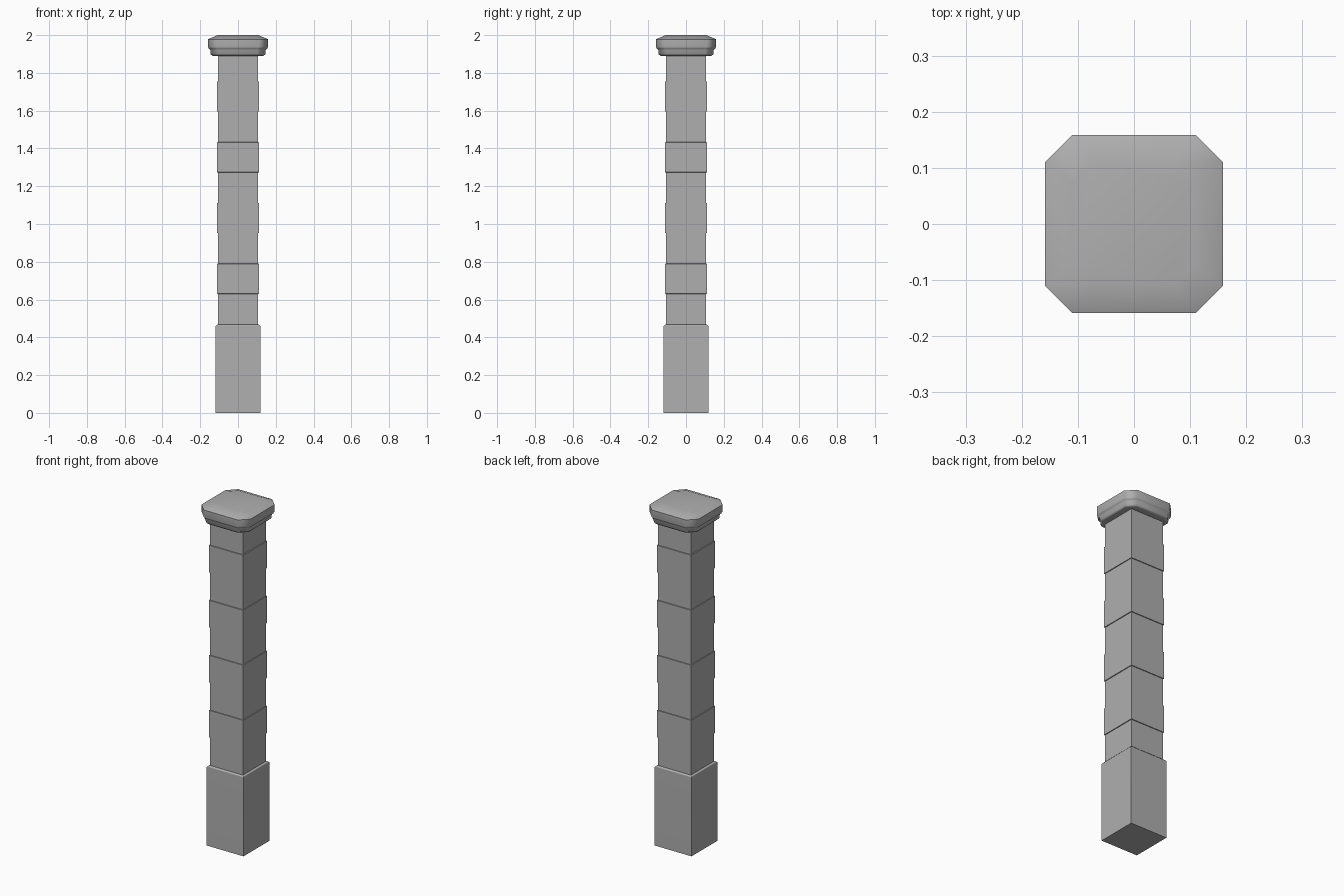
import bpy, bmesh
from math import radians

if "Cube" in bpy.data.objects:
    bpy.data.objects.remove(bpy.data.objects["Cube"])

# darker grey stone
stone = bpy.data.materials.new("dark_stone")
stone.diffuse_color = (0.43, 0.43, 0.43, 1)
stone.use_nodes = True
stone.node_tree.nodes["Principled BSDF"].inputs["Base Color"].default_value = stone.diffuse_color


def loft(name, rings):
    """Stack of square (chamfer 0) or octagonal rings: (half width, chamfer, z)."""
    bm = bmesh.new()
    loops = []
    for h, c, z in rings:
        k = h - c
        if c:
            pts = [(h, -k), (h, k), (k, h), (-k, h), (-h, k), (-h, -k), (-k, -h), (k, -h)]
        else:
            pts = [(h, -h), (h, h), (-h, h), (-h, -h)]
        loops.append([bm.verts.new((x, y, z)) for x, y in pts])
    for a, b in zip(loops, loops[1:]):
        n = len(a)
        for i in range(n):
            j = (i + 1) % n
            bm.faces.new((a[i], a[j], b[j], b[i]))
    bm.faces.new(loops[0][::-1])
    bm.faces.new(loops[-1])
    me = bpy.data.meshes.new(name)
    bm.to_mesh(me)
    bm.free()
    me.materials.append(stone)
    ob = bpy.data.objects.new(name, me)
    bpy.context.collection.objects.link(ob)
    # soft bevels, large faces stay flat
    bpy.ops.object.select_all(action='DESELECT')
    ob.select_set(True)
    bpy.context.view_layer.objects.active = ob
    bpy.ops.object.shade_smooth_by_angle(angle=radians(50))
    ob.modifiers.new("weighted_normals", 'WEIGHTED_NORMAL').keep_sharp = True
    return ob


# plinth with a small sloped top edge
loft("plinth", [(0.119, 0, 0), (0.119, 0, 0.459), (0.111, 0, 0.467)])

# shaft: alternating recessed and raised square bands
NARROW, WIDE, LIP = 0.1065, 0.1105, 0.001
shaft = [(NARROW, 0, 0.467)]
for i in range(4):
    lo = 0.63 + i * 0.3215
    hi = lo + 0.16
    shaft += [(NARROW, 0, lo), (WIDE, 0, lo + LIP), (WIDE, 0, hi - LIP), (NARROW, 0, hi)]
shaft.append((NARROW, 0, 1.892))
loft("shaft", shaft)

# capital: chamfered collar under a thicker slab with sloped top
loft("capital", [
    (0.135, 0.042, 1.89), (0.146, 0.045, 1.90), (0.147, 0.045, 1.922),
    (0.153, 0.047, 1.927), (0.159, 0.049, 1.938), (0.159, 0.049, 1.978),
    (0.108, 0.036, 2.0)])
